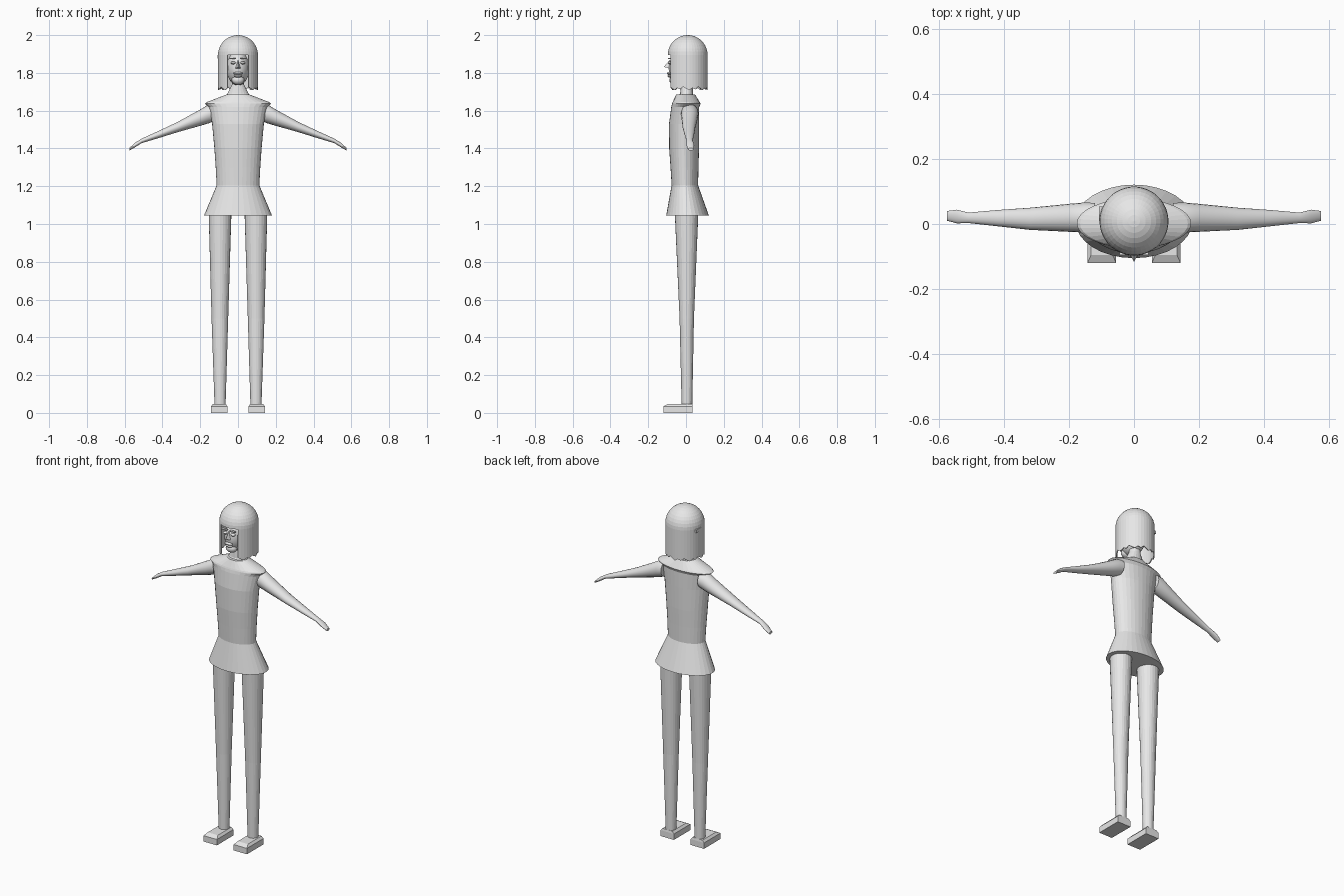
import bpy, bmesh, math

if "Cube" in bpy.data.objects:
    bpy.data.objects.remove(bpy.data.objects["Cube"])

grey = bpy.data.materials.new("light grey")
grey.diffuse_color = (0.8, 0.8, 0.8, 1)
grey.use_nodes = True
grey.node_tree.nodes["Principled BSDF"].inputs["Base Color"].default_value = grey.diffuse_color


def finish(bm, name, smooth=None):
    bmesh.ops.recalc_face_normals(bm, faces=bm.faces)
    me = bpy.data.meshes.new(name)
    bm.to_mesh(me)
    bm.free()
    ob = bpy.data.objects.new(name, me)
    bpy.context.collection.objects.link(ob)
    me.materials.append(grey)
    if smooth:
        bpy.context.view_layer.objects.active = ob
        ob.select_set(True)
        bpy.ops.object.shade_smooth_by_angle(angle=math.radians(smooth))
        ob.select_set(False)
    return ob


def loft(name, rings, n=32, along="z", smooth=None):
    """Ring = (centre x, y, z, radius a, radius b); a, b are x, y or y, z."""
    bm = bmesh.new()
    loops = []
    for x, y, z, a, b in rings:
        loop = []
        for i in range(n):
            t = 2 * math.pi * i / n
            c, s = a * math.cos(t), b * math.sin(t)
            co = (x + c, y + s, z) if along == "z" else (x, y + c, z + s)
            loop.append(bm.verts.new(co))
        loops.append(loop)
    for p, q in zip(loops, loops[1:]):
        for i in range(n):
            j = (i + 1) % n
            bm.faces.new((p[i], p[j], q[j], q[i]))
    bm.faces.new(loops[0])
    bm.faces.new(loops[-1])
    return finish(bm, name, smooth)


def blob(name, centre, radii, seg=16):
    bm = bmesh.new()
    bmesh.ops.create_uvsphere(bm, u_segments=seg, v_segments=seg // 2, radius=1)
    bmesh.ops.scale(bm, vec=radii, verts=bm.verts)
    bmesh.ops.translate(bm, vec=centre, verts=bm.verts)
    return finish(bm, name, 40)


def block(name, centre, size):
    bm = bmesh.new()
    bmesh.ops.create_cube(bm, size=1)
    bmesh.ops.scale(bm, vec=size, verts=bm.verts)
    bmesh.ops.translate(bm, vec=centre, verts=bm.verts)
    return finish(bm, name)


# flared tunic with sloping shoulders
loft("tunic", [(0, .008, 1.045, .18, .113), (0, -.006, 1.205, .113, .07),
               (0, -.008, 1.30, .118, .074), (0, -.01, 1.40, .125, .079),
               (0, -.01, 1.53, .137, .08), (0, -.004, 1.62, .155, .074),
               (0, .002, 1.637, .176, .076), (0, .001, 1.645, .166, .072),
               (0, -.002, 1.685, .062, .05)])
# neck
loft("neck", [(0, -.002, 1.67, .062, .045), (0, .003, 1.69, .056, .034),
              (0, .005, 1.735, .033, .031), (0, .005, 1.79, .03, .031)], 20)

for s, side in ((-1, "left"), (1, "right")):
    # arm tapering to a flat hand
    arm = [(.12, .02, 1.592, .045, .045), (.155, .02, 1.583, .046, .05),
           (.20, .019, 1.563, .043, .043), (.32, .016, 1.513, .034, .027),
           (.42, .018, 1.474, .025, .019), (.51, .019, 1.44, .016, .012),
           (.545, .023, 1.418, .021, .012), (.575, .025, 1.396, .015, .007)]
    loft(side + "_arm", [(s * x, y, z, a, b) for x, y, z, a, b in arm],
         20, "x", 35)
    # straight tapered leg
    leg = [(.095, .005, .035, .029, .028), (.096, .004, .5, .044, .038),
           (.095, .003, 1.05, .06, .062), (.08, .0, 1.12, .055, .055)]
    loft(side + "_leg", [(s * x, y, z, a, b) for x, y, z, a, b in leg], 24)
    # foot: slab with a sloped upper
    bm = bmesh.new()
    layers = []
    for z, w, front, back in ((0, .044, -.12, .035), (.035, .044, -.12, .035),
                              (.048, .033, -.095, .033)):
        layers.append([bm.verts.new((s * .099 + dx, y, z)) for dx, y in
                       ((-w, front), (w, front), (w, back), (-w, back))])
    for p, q in zip(layers, layers[1:]):
        for i in range(4):
            bm.faces.new((p[i], p[(i + 1) % 4], q[(i + 1) % 4], q[i]))
    bm.faces.new(layers[0])
    bm.faces.new(layers[-1])
    finish(bm, side + "_foot")
    # eye and brow
    blob(side + "_eye", (s * .025, -.082, 1.853), (.014, .012, .008), 12)
    block(side + "_brow", (s * .027, -.088, 1.876), (.034, .014, .006))

# head and face
blob("head", (0, -.01, 1.825), (.06, .082, .092), 24)
blob("chin", (0, -.06, 1.762), (.034, .028, .026))
blob("upper_lip", (0, -.088, 1.797), (.026, .013, .008), 12)
blob("lower_lip", (0, -.085, 1.783), (.022, .013, .008), 12)
bm = bmesh.new()
n = [bm.verts.new(c) for c in ((0, -.085, 1.87), (-.017, -.085, 1.822),
                               (.017, -.085, 1.822), (0, -.117, 1.832))]
for f in ((0, 1, 3), (0, 3, 2), (1, 2, 3), (0, 2, 1)):
    bm.faces.new([n[i] for i in f])
finish(bm, "nose")

# bobbed hair: dome and curtain, open at the face, with a ragged hem
bm = bmesh.new()
N, R, CY, CZ = 40, .106, .009, 1.894
rows = [(R * math.cos(math.radians(a)), CZ + R * math.sin(math.radians(a)))
        for a in (80, 70, 60, 50, 40, 30, 20, 10, 0)]
rows += [(R, z) for z in (1.85, 1.79, 1.74, 1.715)]
hem = (0, .012, .004, .018, .008)
grid = []
for k, (r, z) in enumerate(rows):
    row = []
    for i in range(N):
        t = 2 * math.pi * (i + .5) / N
        dz = hem[i % 5] - .006 if k == len(rows) - 1 else 0
        row.append(bm.verts.new((r * math.sin(t), CY - r * math.cos(t), z + dz)))
    grid.append(row)
top = bm.verts.new((0, CY, CZ + R))
for i in range(N):
    j = (i + 1) % N
    bm.faces.new((top, grid[0][i], grid[0][j]))
    for k in range(len(rows) - 1):
        mid_x = (grid[k][i].co.x + grid[k][j].co.x) / 2
        front = grid[k][i].co.y < 0 and abs(mid_x) < .06
        if not (front and rows[k][1] < CZ + .001):
            bm.faces.new((grid[k][i], grid[k + 1][i], grid[k + 1][j], grid[k][j]))
bmesh.ops.delete(bm, geom=[v for v in bm.verts if not v.link_faces], context="VERTS")
hair = finish(bm, "hair")
shell = hair.modifiers.new("thickness", "SOLIDIFY")
shell.thickness = .006
shell.offset = -1

# small hair clip on one side
block("hair_clip", (-.102, .032, 1.885), (.012, .045, .018))
